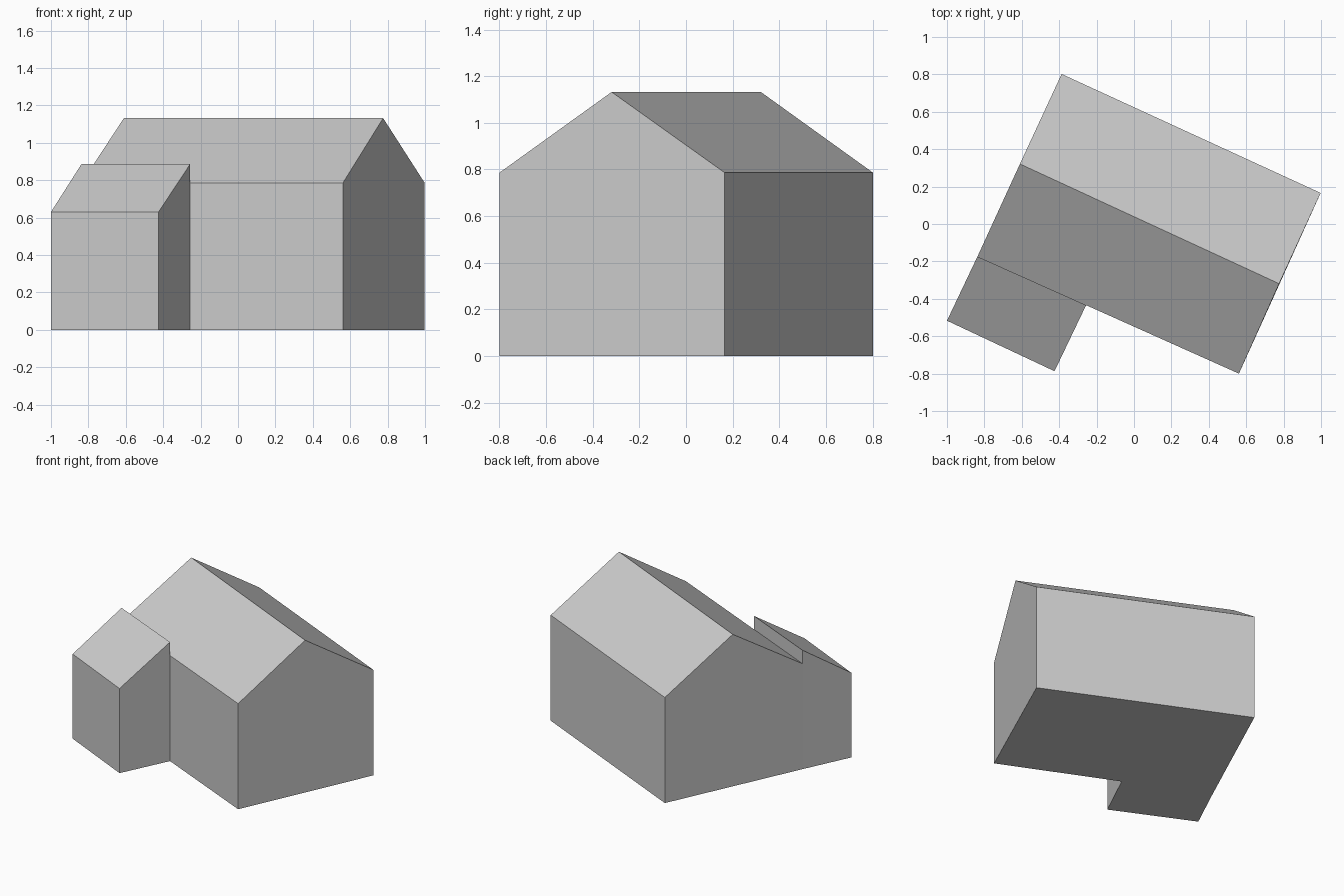
import bpy
import bmesh

# Remove the default cube
cube = bpy.data.objects.get("Cube")
if cube:
    bpy.data.objects.remove(cube, do_unlink=True)

# Plain grey for the whole building
GREY = (0.6, 0.6, 0.6, 1.0)
grey = bpy.data.materials.new("plain grey")
grey.use_nodes = True
grey.diffuse_color = GREY
grey.node_tree.nodes["Principled BSDF"].inputs["Base Color"].default_value = GREY


def gable(front, back, top_line):
    """Upright end wall: floor corners, then the roof line from back to front."""
    return [(*front, 0), (*back, 0)] + top_line


def block(name, end_a, end_b):
    """Closed block lofted between two matching end walls."""
    bm = bmesh.new()
    a = [bm.verts.new(p) for p in end_a]
    b = [bm.verts.new(p) for p in end_b]
    bm.faces.new(a)
    bm.faces.new(b[::-1])
    for i in range(len(a)):
        j = (i + 1) % len(a)
        bm.faces.new((a[i], b[i], b[j], a[j]))
    bmesh.ops.recalc_face_normals(bm, faces=bm.faces)
    mesh = bpy.data.meshes.new(name)
    bm.to_mesh(mesh)
    bm.free()
    mesh.materials.append(grey)
    obj = bpy.data.objects.new(name, mesh)
    bpy.context.collection.objects.link(obj)
    return obj


def pitched_end(front, ridge, back, eave_z, ridge_z):
    return gable(front, back, [(*back, eave_z), (*ridge, ridge_z), (*front, eave_z)])


def lean_to_end(front, back, low_z, high_z):
    return gable(front, back, [(*back, high_z), (*front, low_z)])


# Main house with a pitched roof
right_front = (-0.837, -0.174)
block("main_house",
      pitched_end(right_front, (-0.61, 0.321), (-0.387, 0.802), 0.786, 1.132),
      pitched_end((0.561, -0.80), (0.776, -0.319), (0.998, 0.166), 0.786, 1.132))

# Front annex with a single sloping roof, rising just above the main eave
block("front_annex",
      lean_to_end((-1.0, -0.517), right_front, 0.63, 0.886),
      lean_to_end((-0.425, -0.787), (-0.256, -0.434), 0.63, 0.886))
